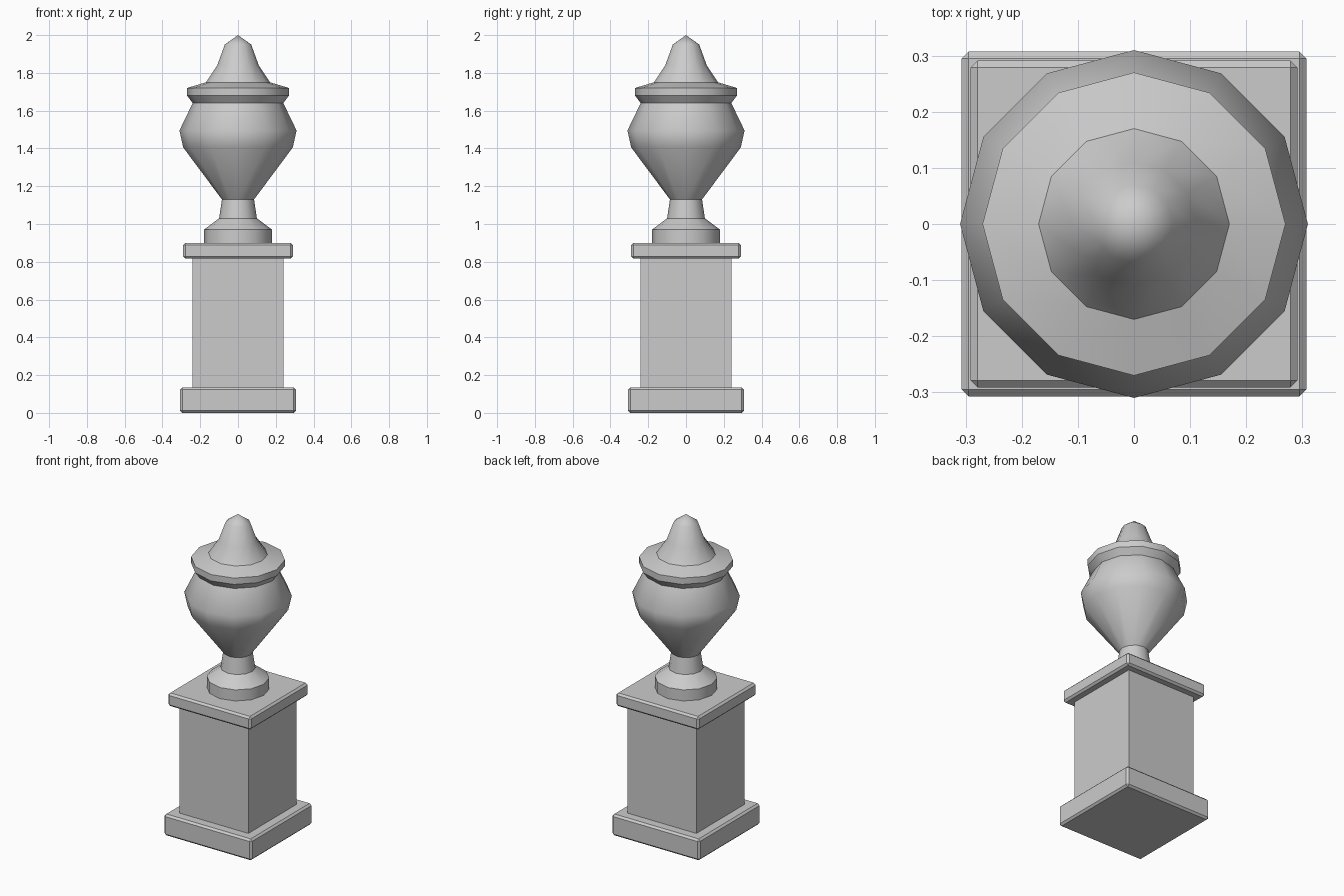
import bpy, bmesh, math

if "Cube" in bpy.data.objects:
    bpy.data.objects.remove(bpy.data.objects["Cube"])


def add_object(name, bm):
    bmesh.ops.recalc_face_normals(bm, faces=bm.faces[:])
    mesh = bpy.data.meshes.new(name)
    bm.to_mesh(mesh)
    bm.free()
    obj = bpy.data.objects.new(name, mesh)
    bpy.context.collection.objects.link(obj)
    return obj


def block(name, half, z0, z1, bevel=0.0):
    bm = bmesh.new()
    bmesh.ops.create_cube(bm, size=1)
    for v in bm.verts:
        v.co.x *= 2 * half
        v.co.y *= 2 * half
        v.co.z = z1 if v.co.z > 0 else z0
    if bevel:
        bmesh.ops.bevel(bm, geom=bm.edges[:], offset=bevel, segments=1,
                        profile=0.5, affect='EDGES')
    return add_object(name, bm)


def lathe(name, profile, sides=12):
    # profile rows: radius, height, is the ring a hard edge
    bm = bmesh.new()
    rings = []
    for r, z, hard in profile:
        rings.append([bm.verts.new((r * math.cos(math.tau * i / sides),
                                    r * math.sin(math.tau * i / sides), z))
                      for i in range(sides)] if r else [bm.verts.new((0, 0, z))])
    for a, b in zip(rings, rings[1:]):
        for i in range(sides):
            j = (i + 1) % sides
            quad = [a[i], a[j], b[j], b[i]] if len(b) > 1 else [a[i], a[j], b[0]]
            bm.faces.new(quad).smooth = True
    bm.faces.new(rings[0][::-1])
    for ring, row in zip(rings, profile):
        if row[2]:
            for i in range(sides):
                bm.edges.get((ring[i], ring[(i + 1) % sides])).smooth = False
    return add_object(name, bm)


# Square pedestal
block("plinth", 0.307, 0.0, 0.135, 0.012)
block("pedestal_shaft", 0.242, 0.125, 0.83)
block("pedestal_cap", 0.291, 0.817, 0.90, 0.012)

# Twelve-sided urn: foot, neck, bowl, lip and pointed lid
lathe("urn", [
    (0.18, 0.90, True),
    (0.18, 0.97, True),
    (0.10, 1.03, True),
    (0.085, 1.13, True),
    (0.29, 1.405, False),
    (0.31, 1.495, False),
    (0.24, 1.64, True),
    (0.27, 1.68, True),
    (0.27, 1.72, True),
    (0.17, 1.75, True),
    (0.11, 1.84, False),
    (0.07, 1.95, False),
    (0, 2.0, False),
])
